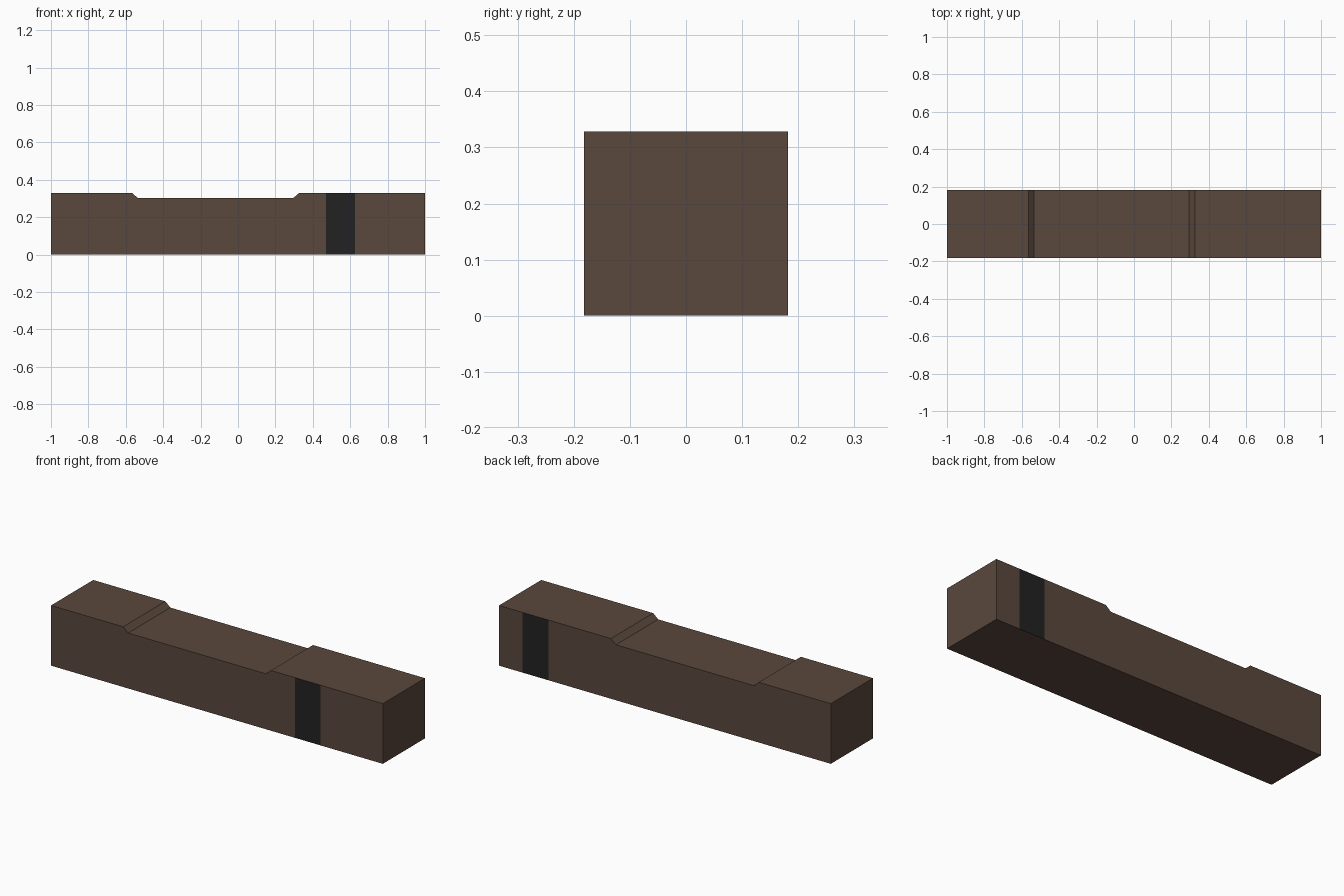
import bpy, bmesh

if "Cube" in bpy.data.objects:
    bpy.data.objects.remove(bpy.data.objects["Cube"])


def material(name, color):
    m = bpy.data.materials.new(name)
    m.diffuse_color = (*color, 1)
    m.use_nodes = True
    m.node_tree.nodes["Principled BSDF"].inputs["Base Color"].default_value = m.diffuse_color
    return m


HALF_Y = 0.1815
TOP, DIP = 0.328, 0.302
FRONT_BAND = (0.47, 0.625)
BACK_BAND = (0.703, 0.858)

# Beam side profile with the shallow notch on top
profile = [(-1, 0), (1, 0), (1, TOP), (0.325, TOP), (0.295, DIP),
           (-0.535, DIP), (-0.565, TOP), (-1, TOP)]

bm = bmesh.new()
face = bm.faces.new([bm.verts.new((x, -HALF_Y, z)) for x, z in profile])
ext = bmesh.ops.extrude_face_region(bm, geom=[face])
bmesh.ops.translate(bm, vec=(0, 2 * HALF_Y, 0),
                    verts=[v for v in ext["geom"] if isinstance(v, bmesh.types.BMVert)])
bmesh.ops.recalc_face_normals(bm, faces=bm.faces[:])

# Cut the front and back faces at the band edges
for x in FRONT_BAND + BACK_BAND:
    sign = -1 if x in FRONT_BAND else 1
    sides = [f for f in bm.faces if f.normal.y * sign > 0.9]
    geom = sides + list({e for f in sides for e in f.edges}) + list({v for f in sides for v in f.verts})
    bmesh.ops.bisect_plane(bm, geom=geom, plane_co=(x, 0, 0), plane_no=(1, 0, 0))

# Dark bands on the front and back
bm.normal_update()
for f in bm.faces:
    if abs(f.normal.y) > 0.9:
        lo, hi = FRONT_BAND if f.normal.y < 0 else BACK_BAND
        if lo < f.calc_center_median().x < hi and max(v.co.x for v in f.verts) < hi + 0.01:
            f.material_index = 1

mesh = bpy.data.meshes.new("notched_beam")
bm.to_mesh(mesh)
bm.free()
mesh.materials.append(material("dark brown wood", (0.102, 0.065, 0.046)))
mesh.materials.append(material("black band", (0.016, 0.016, 0.016)))
bpy.context.collection.objects.link(bpy.data.objects.new("notched_beam", mesh))
